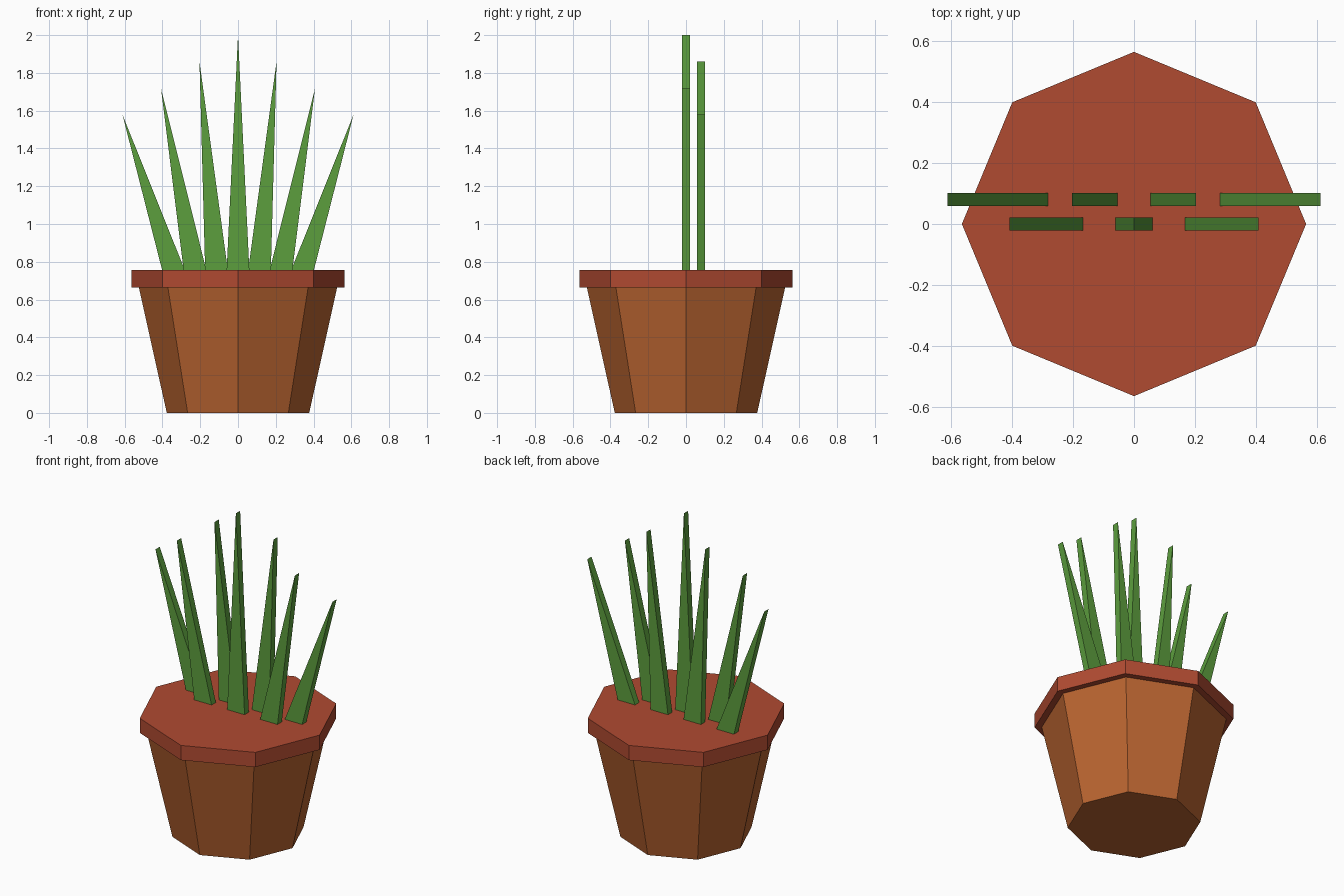
import bpy
import bmesh
import math

cube = bpy.data.objects.get("Cube")
if cube:
    bpy.data.objects.remove(cube, do_unlink=True)


def make_material(name, rgb):
    mat = bpy.data.materials.new(name)
    mat.use_nodes = True
    colour = (*rgb, 1.0)
    mat.diffuse_color = colour
    bsdf = next(n for n in mat.node_tree.nodes if n.type == 'BSDF_PRINCIPLED')
    bsdf.inputs["Base Color"].default_value = colour
    bsdf.inputs["Roughness"].default_value = 0.9
    return mat


clay = make_material("clay_brown", (0.485, 0.127, 0.030))
terracotta = make_material("terracotta_red", (0.434, 0.069, 0.031))
leaf_green = make_material("leaf_green", (0.107, 0.342, 0.048))


def finish(name, bm, mat):
    bmesh.ops.recalc_face_normals(bm, faces=bm.faces)
    mesh = bpy.data.meshes.new(name)
    bm.to_mesh(mesh)
    bm.free()
    mesh.materials.append(mat)
    obj = bpy.data.objects.new(name, mesh)
    bpy.context.collection.objects.link(obj)
    return obj


def octagon_part(name, mat, r_low, r_high, z_low, z_high):
    """Eight-sided solid with corners on the x and y axes."""
    bm = bmesh.new()
    rings = []
    for r, z in ((r_low, z_low), (r_high, z_high)):
        rings.append([bm.verts.new((r * math.cos(i * math.pi / 4),
                                    r * math.sin(i * math.pi / 4), z))
                      for i in range(8)])
    low, high = rings
    for i in range(8):
        j = (i + 1) % 8
        bm.faces.new((low[i], low[j], high[j], high[i]))
    bm.faces.new(low)
    bm.faces.new(high)
    return finish(name, bm, mat)


def blade(name, base_x, tip_x, tip_z, y):
    """Triangular leaf of constant thickness, leaning from base to tip."""
    bm = bmesh.new()
    outline = ((base_x - 0.06, RIM_TOP), (base_x + 0.06, RIM_TOP), (tip_x, tip_z))
    face = bm.faces.new([bm.verts.new((x, y - 0.021, z)) for x, z in outline])
    ext = bmesh.ops.extrude_face_region(bm, geom=[face])
    moved = [g for g in ext["geom"] if isinstance(g, bmesh.types.BMVert)]
    bmesh.ops.translate(bm, verts=moved, vec=(0, 0.042, 0))
    return finish(name, bm, leaf_green)


# Pot and rim
RIM_BOTTOM, RIM_TOP = 0.665, 0.757
octagon_part("pot", clay, 0.377, 0.525, 0.0, RIM_BOTTOM)
octagon_part("rim", terracotta, 0.565, 0.565, RIM_BOTTOM, RIM_TOP)

# Fan of leaves, alternating between two rows
for i in range(-3, 4):
    step = abs(i)
    row_y = 0.08 if step % 2 else 0.0
    blade(f"leaf_{i + 4}", i * 0.114, i * 0.204, 2.0 - 0.14 * step, row_y)
